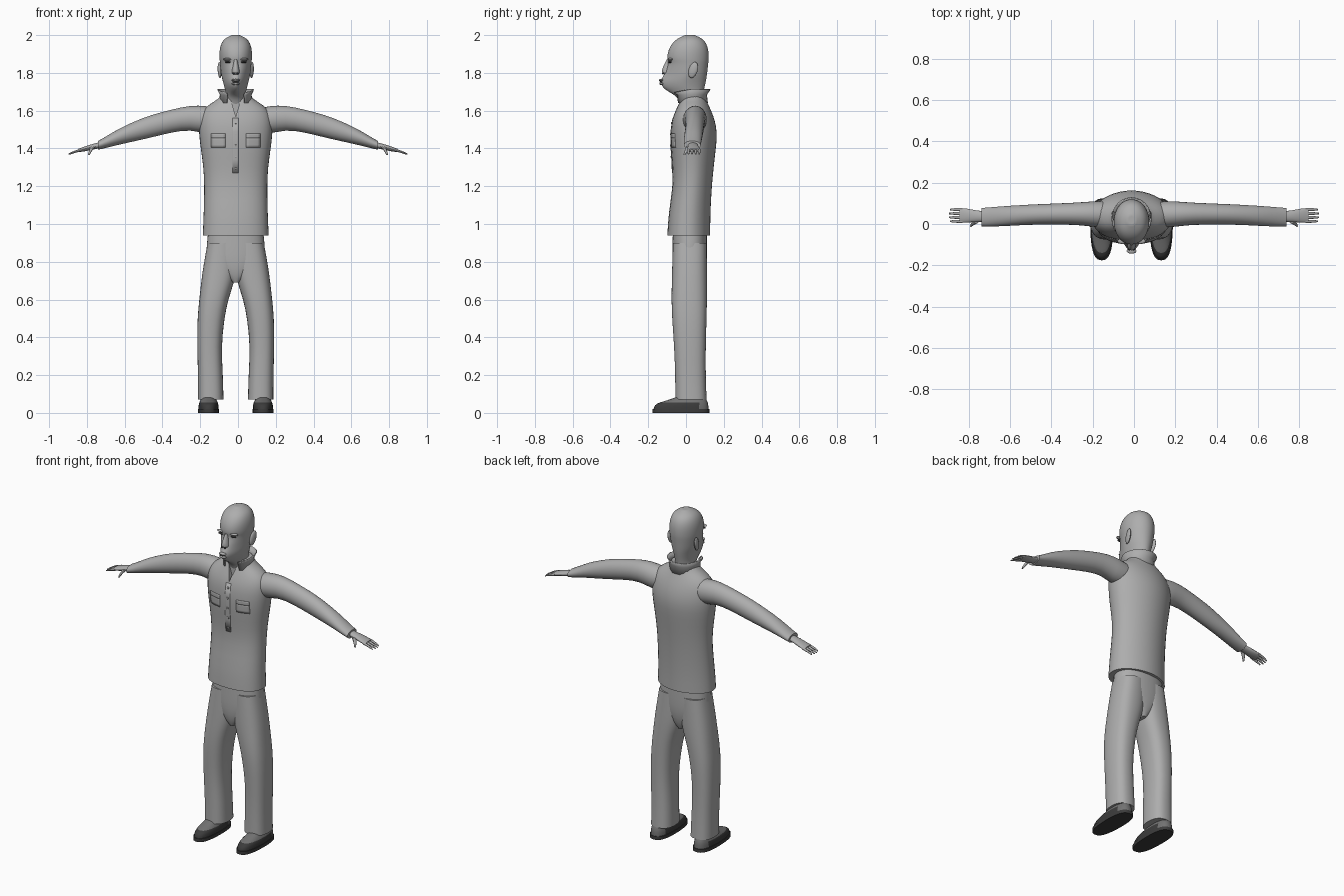
import bpy, bmesh
from math import sin, cos, pi, radians
from mathutils import Vector

old = bpy.data.objects.get("Cube")
if old:
    bpy.data.objects.remove(old, do_unlink=True)

CX = -0.012  # body centre line


def material(name, v):
    m = bpy.data.materials.new(name)
    m.use_nodes = True
    m.diffuse_color = (v, v, v, 1)
    m.node_tree.nodes["Principled BSDF"].inputs["Base Color"].default_value = (v, v, v, 1)
    return m


GREY = material("light grey", 0.42)
MID = material("mid grey", 0.17)
DARK = material("dark grey", 0.045)


def finish(name, bm, mats, sub=0, smooth=True):
    bmesh.ops.recalc_face_normals(bm, faces=bm.faces)
    me = bpy.data.meshes.new(name)
    bm.to_mesh(me)
    bm.free()
    for m in mats:
        me.materials.append(m)
    ob = bpy.data.objects.new(name, me)
    bpy.context.collection.objects.link(ob)
    if smooth:
        bpy.ops.object.select_all(action="DESELECT")
        ob.select_set(True)
        bpy.context.view_layer.objects.active = ob
        bpy.ops.object.shade_smooth_by_angle(angle=radians(50))
    if sub:
        mod = ob.modifiers.new("smooth", "SUBSURF")
        mod.levels = mod.render_levels = sub
    return ob


def power(v, p):
    return (1 if v >= 0 else -1) * abs(v) ** (2 / p)


def ring_z(z, cx, hx, y0, y1, pf=2, pb=2, taper=0, n=20):
    """Horizontal oval; taper narrows its front."""
    pts = []
    for i in range(n):
        a = 2 * pi * i / n
        p = pb if sin(a) > 0 else pf
        s = power(sin(a), p)
        x = hx * power(cos(a), p) * (1 - taper * max(0, -s))
        pts.append(Vector((cx + x, (y0 + y1) / 2 + s * (y1 - y0) / 2, z)))
    return pts


def ring_x(x, y, z, ry, rz, n=14):
    return [Vector((x, y + ry * cos(2 * pi * i / n), z + rz * sin(2 * pi * i / n)))
            for i in range(n)]


def skin(name, rings, mats=(GREY,), sub=1, rule=None):
    """Loft through rings, capped with crisp ends."""
    bm = bmesh.new()
    crease = bm.edges.layers.float.new("crease_edge")
    rows = [[bm.verts.new(p) for p in r] for r in rings]
    n = len(rows[0])
    for a, b in zip(rows, rows[1:]):
        for i in range(n):
            j = (i + 1) % n
            bm.faces.new((a[i], a[j], b[j], b[i]))
    for r in (rows[0], rows[-1]):
        for e in bm.faces.new(r).edges:
            e[crease] = 1
    if rule:
        for f in bm.faces:
            f.material_index = rule(f.calc_center_median())
    return finish(name, bm, mats, sub)


def blob(name, loc, size, mat=GREY):
    bm = bmesh.new()
    bmesh.ops.create_uvsphere(bm, u_segments=14, v_segments=8, radius=1)
    for v in bm.verts:
        v.co = Vector(loc) + Vector([a * b for a, b in zip(v.co, size)])
    return finish(name, bm, [mat])


# Jacket body: height, half width, front, back
jacket_rows = [
    (0.94, .177, -.10, .13), (1.05, .172, -.095, .13), (1.2, .168, -.07, .138),
    (1.3, .173, -.073, .148), (1.4, .188, -.082, .16), (1.48, .198, -.084, .168),
    (1.55, .198, -.077, .155), (1.6, .182, -.057, .135), (1.635, .14, -.04, .118),
    (1.66, .095, -.03, .107), (1.69, .072, -.025, .10)]
jacket = skin("jacket", [ring_z(z, CX, h, a, b, 2.4, 1.9) for z, h, a, b in jacket_rows])

# Open neck notch
bm = bmesh.new()
wedge = [(0, 1.57), (.045, 1.72), (-.045, 1.72)]
bmesh.ops.contextual_create(bm, geom=[bm.verts.new((CX + x, -.2, z)) for x, z in wedge])
ext = bmesh.ops.extrude_face_region(bm, geom=bm.faces[:])
for v in ext["geom"]:
    if isinstance(v, bmesh.types.BMVert):
        v.co.y = -.03
cutter = finish("neck_cutter", bm, [GREY], smooth=False)
cutter.hide_render = True
cutter.hide_set(True)
cut = jacket.modifiers.new("neck opening", "BOOLEAN")
cut.object = cutter
cut.operation = "DIFFERENCE"


# Thin panels laid on the chest
def panel(name, x0, x1, z0, z1, thick=.008):
    bm = bmesh.new()
    bmesh.ops.create_grid(bm, x_segments=5, y_segments=4, size=.5)
    for v in bm.verts:
        v.co = ((x0 + x1) / 2 + v.co.x * (x1 - x0), -.3, (z0 + z1) / 2 + v.co.y * (z1 - z0))
    ob = finish(name, bm, [GREY])
    wrap = ob.modifiers.new("lay on chest", "SHRINKWRAP")
    wrap.target = jacket
    wrap.wrap_method = "PROJECT"
    wrap.use_project_y = True
    wrap.use_positive_direction = True
    solid = ob.modifiers.new("thickness", "SOLIDIFY")
    solid.thickness = thick
    solid.offset = 0
    return ob


for side, s in (("left", 1), ("right", -1)):
    xs = sorted((CX + s * .055, CX + s * .13))
    panel(side + "_pocket", *xs, 1.405, 1.46, .004)
    panel(side + "_pocket_flap", *xs, 1.455, 1.478)
panel("button_placket", CX - .018, CX + .014, 1.27, 1.56, .005)
for i in range(5):
    z = 1.295 + i * .06
    panel("button_%d" % (i + 1), CX - .005, CX + .005, z - .005, z + .005, .0095)

# Standing collar, open and flared at the front
bm = bmesh.new()
rows = []
for z, hx, y0, y1 in [(1.64, .085, -.05, .11), (1.685, .078, -.055, .105), (1.715, .092, -.075, .125)]:
    row = []
    for i in range(21):
        a = radians(-58 + i * 296 / 20)
        droop = .02 * max(0, -sin(a)) if z > 1.7 else 0
        row.append(bm.verts.new((CX + hx * cos(a), (y0 + y1) / 2 + sin(a) * (y1 - y0) / 2, z - droop)))
    rows.append(row)
for a, b in zip(rows, rows[1:]):
    for i in range(20):
        bm.faces.new((a[i], a[i + 1], b[i + 1], b[i]))
collar = finish("collar", bm, [GREY])
collar.modifiers.new("thickness", "SOLIDIFY").thickness = .006

# Trousers: seat, then legs (height, inner, outer, front, back)
seat = [(.69, .02, -.05, .08), (.73, .08, -.068, .1), (.8, .16, -.075, .112),
        (.88, .157, -.073, .113), (.98, .145, -.07, .112)]
skin("trouser_seat", [ring_z(z, CX, h, a, b, 2.4, 2.3) for z, h, a, b in seat])
leg = [(.07, .064, .2, -.057, .11), (.2, .067, .2, -.058, .105), (.35, .076, .205, -.063, .105),
       (.5, .06, .204, -.075, .11), (.6, .04, .194, -.078, .112), (.7, .004, .183, -.076, .113),
       (.78, -.01, .172, -.074, .112), (.9, -.01, .15, -.07, .11)]
# Sleeves: x, y, z, half depth, half height
sleeve = [(.08, .045, 1.55, .06, .06), (.17, .047, 1.55, .068, .078), (.25, .05, 1.565, .057, .066),
          (.35, .049, 1.546, .053, .062), (.46, .047, 1.518, .051, .062),
          (.55, .043, 1.49, .05, .054), (.63, .038, 1.463, .05, .044),
          (.7, .034, 1.432, .048, .031), (.74, .033, 1.417, .046, .024)]
palm = [(.72, .036, 1.42, .026, .016), (.765, .038, 1.41, .028, .016),
        (.81, .041, 1.398, .036, .014), (.845, .042, 1.389, .035, .009)]

for side, s in (("left", 1), ("right", -1)):
    skin(side + "_trouser_leg", [ring_z(z, CX + s * (i + o) / 2, (o - i) / 2, a, b, 2.5, 2.5)
                                 for z, i, o, a, b in leg])
    skin(side + "_sleeve", [ring_x(s * x, *r) for x, *r in sleeve])
    skin(side + "_palm", [ring_x(s * x, *r) for x, *r in palm])
    # Four fingers and a thumb
    for k in range(4):
        y = .013 + k * .019
        tip = .9 - .006 * abs(k - 1.5)
        skin("%s_finger_%d" % (side, k + 1),
             [ring_x(s * .83, y, 1.392, .0085, .008, 8), ring_x(s * .87, y, 1.381, .008, .007, 8),
              ring_x(s * tip, y, 1.37, .004, .003, 8)])
    skin(side + "_thumb", [ring_z(1.41, s * .765, .014, .0, .032, n=8),
                           ring_z(1.388, s * .782, .009, -.008, .012, n=8),
                           ring_z(1.365, s * .79, .005, -.015, -.004, n=8)])
    # Shoe with sole and lighter heel and tongue
    fx = CX + s * .144
    skin(side + "_sole", [ring_z(z, fx, .057, -.178, .125, 2.8, 2.8, .12) for z in (0, .02)], (DARK,))
    upper = [(.018, .054, -.174, .121), (.04, .054, -.17, .12), (.055, .05, -.145, .117),
             (.066, .044, -.1, .112), (.085, .036, -.05, .1)]
    skin(side + "_shoe", [ring_z(z, fx, h, a, b, 2.6, 2.6, .12) for z, h, a, b in upper],
         (DARK, MID), rule=lambda c: 1 if c.y > .07 or c.z > .06 else 0)

# Head: height, half width, front, back, front taper
head_rows = [(1.62, .058, -.025, .09, 0), (1.675, .052, -.045, .09, .1), (1.7, .055, -.095, .095, .4),
             (1.725, .062, -.128, .1, .45), (1.755, .07, -.138, .107, .45), (1.785, .078, -.12, .112, .4),
             (1.82, .082, -.106, .116, .25), (1.855, .085, -.093, .12, .1), (1.875, .088, -.103, .122, .1),
             (1.92, .088, -.096, .121, .05), (1.96, .077, -.073, .108, 0), (1.985, .056, -.042, .083, 0),
             (2.0, .02, -.005, .045, 0)]
skin("head", [ring_z(z, CX, h, a, b, 2.2, 2, t) for z, h, a, b, t in head_rows], sub=2)
skin("nose", [ring_z(z, CX, h, a, -.07) for z, h, a in
              [(1.79, .018, -.115), (1.803, .024, -.13), (1.82, .018, -.128), (1.87, .009, -.103)]])
blob("upper_lip", (CX, -.131, 1.762), (.024, .013, .007))
blob("lower_lip", (CX, -.128, 1.742), (.022, .013, .007))
blob("mouth", (CX, -.132, 1.752), (.019, .009, .003), DARK)
for side, s in (("left", 1), ("right", -1)):
    blob(side + "_eye", (CX + s * .041, -.085, 1.857), (.018, .009, .005), DARK)
    blob(side + "_brow", (CX + s * .042, -.083, 1.872), (.026, .014, .007))
    blob(side + "_nostril", (CX + s * .011, -.122, 1.796), (.006, .006, .004), DARK)
    ear = blob(side + "_ear", (0, 0, 0), (.01, .024, .044))
    ear.location = (CX + s * .085, .038, 1.815)
    ear.rotation_euler = (radians(-18), 0, radians(-s * 12))
